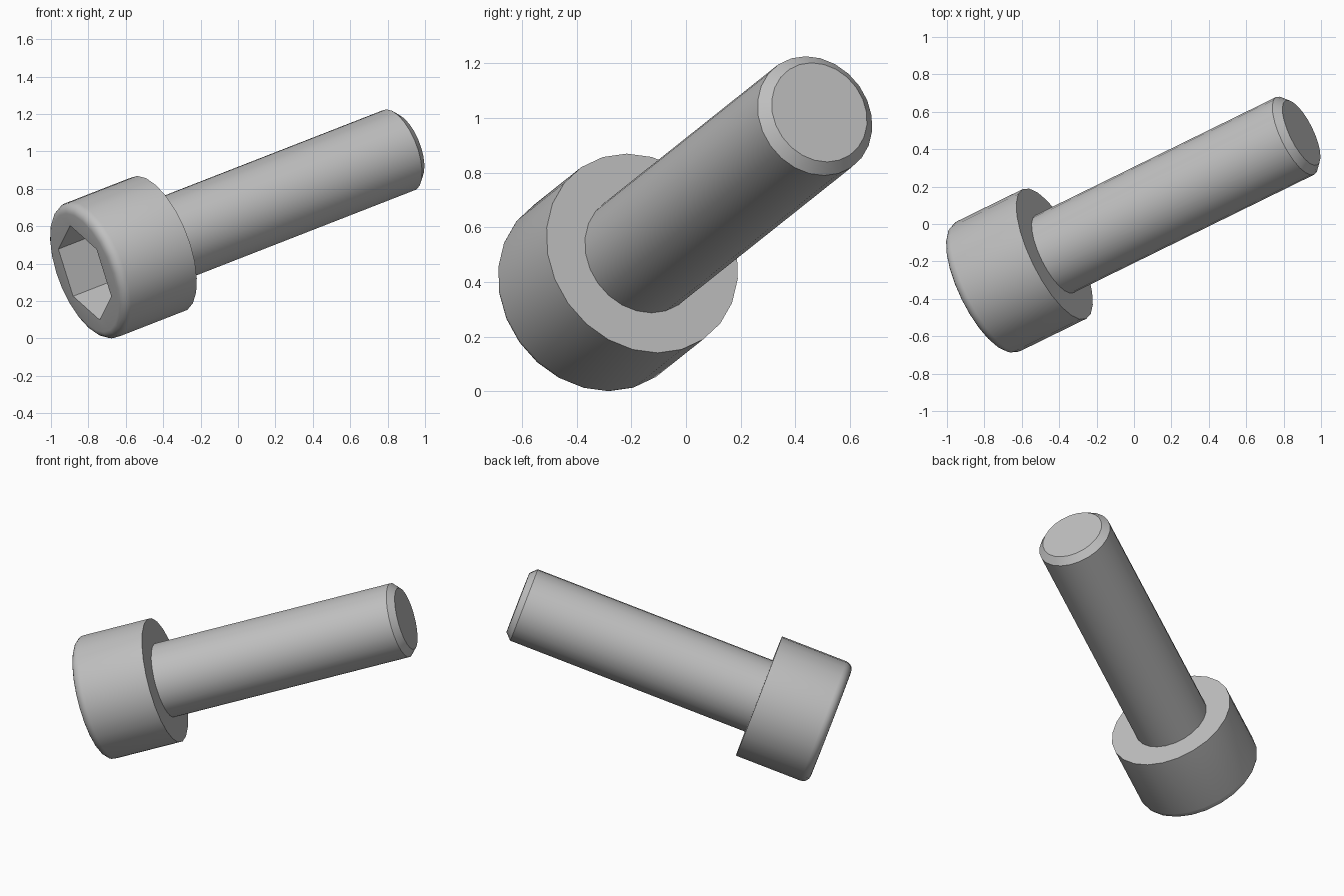
import bpy
import bmesh
from math import cos, sin, pi, radians
from mathutils import Matrix, Vector

cube = bpy.data.objects.get("Cube")
if cube:
    bpy.data.objects.remove(cube, do_unlink=True)

SIDES = 24
HEAD_R, HEAD_H, FILLET = 0.386, 0.465, 0.05
SHAFT_R, SHAFT_L, CHAMFER = 0.231, 1.558, 0.039
HEX_R, HEX_DEPTH = 0.267, 0.25

# One plain steel colour
steel = bpy.data.materials.new("steel grey")
steel.use_nodes = True
colour = (0.53, 0.53, 0.53, 1)
steel.diffuse_color = colour
steel.node_tree.nodes["Principled BSDF"].inputs["Base Color"].default_value = colour

# Tilted frame: the axis runs from head to tip, its origin under the head
axis = Vector((0.847, 0.4156, 0.3306)).normalized()
corner = Vector((-0.08, -0.04, 0.255))
corner = (corner - axis * corner.dot(axis)).normalized()
side = axis.cross(corner)
frame = Matrix((corner, side, axis)).transposed().to_4x4()
frame.translation = (-0.425, -0.16, 0.505)


def hexagon(angle):
    """Scale that turns a circle into a hexagon with a corner at angle 0."""
    return cos(pi / 6) / cos(angle % (pi / 3) - pi / 6)


def lathe(name, profile):
    """Closed turned part from (radius, height, is_hexagon) rings."""
    bm = bmesh.new()
    rings = []
    for r, z, is_hex in profile:
        ring = []
        for i in range(SIDES):
            a = 2 * pi * i / SIDES
            # nudge keeps the corners from rounding into the next sector
            k = r * (hexagon(a + 1e-6) if is_hex else 1)
            ring.append(bm.verts.new((k * cos(a), k * sin(a), z)))
        rings.append(ring)
    for low, high in zip(rings, rings[1:]):
        for i in range(SIDES):
            j = (i + 1) % SIDES
            bm.faces.new((low[i], low[j], high[j], high[i]))
    bm.faces.new(rings[0])
    bm.faces.new(rings[-1])
    bm.transform(frame)
    bmesh.ops.recalc_face_normals(bm, faces=bm.faces)
    mesh = bpy.data.meshes.new(name)
    bm.to_mesh(mesh)
    bm.free()
    mesh.materials.append(steel)
    obj = bpy.data.objects.new(name, mesh)
    bpy.context.collection.objects.link(obj)
    return obj


# Head: underside, wall, rounded rim, then the hexagonal socket
rim = []
for step in range(6):
    t = pi / 2 * step / 5
    rim.append((HEAD_R - FILLET + FILLET * cos(t),
                -HEAD_H + FILLET - FILLET * sin(t), False))
head = lathe("screw_head", [(HEAD_R, 0, False)] + rim + [
    (HEX_R, -HEAD_H, True),
    (HEX_R, -HEAD_H + HEX_DEPTH, True),
])

# Shaft: plain cylinder with a chamfered tip, seated slightly in the head
shaft = lathe("screw_shaft", [
    (SHAFT_R, -0.02, False),
    (SHAFT_R, SHAFT_L - CHAMFER, False),
    (SHAFT_R - CHAMFER, SHAFT_L, False),
])

# Smooth the round surfaces, keep the hard edges
bpy.ops.object.select_all(action='DESELECT')
for obj in (head, shaft):
    obj.select_set(True)
bpy.context.view_layer.objects.active = head
bpy.ops.object.shade_smooth_by_angle(angle=radians(30))
